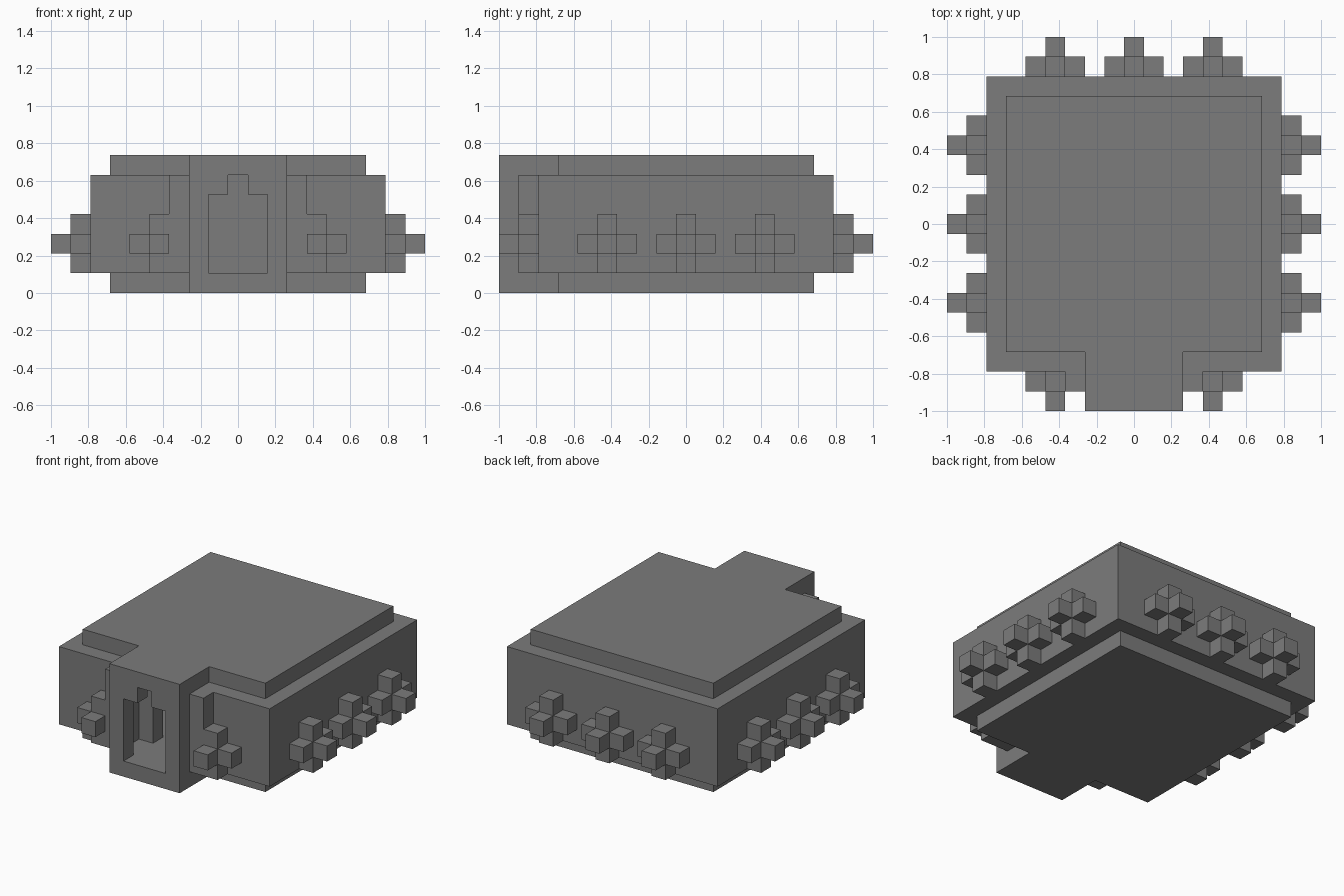
import bpy
import bmesh
import math
from mathutils import Matrix, Vector

if "Cube" in bpy.data.objects:
    bpy.data.objects.remove(bpy.data.objects["Cube"], do_unlink=True)

U = 2 / 19  # size of one building block

stone = bpy.data.materials.new("grey_stone")
stone.use_nodes = True
colour = (0.2, 0.2, 0.2, 1)
stone.diffuse_color = colour
stone.node_tree.nodes["Principled BSDF"].inputs["Base Color"].default_value = colour


def extrude(bm, points, direction):
    """Add a prism: a flat outline swept along a direction."""
    face = bm.faces.new([bm.verts.new(p) for p in points])
    swept = bmesh.ops.extrude_face_region(bm, geom=[face], use_keep_orig=True)
    moved = [v for v in swept["geom"] if isinstance(v, bmesh.types.BMVert)]
    bmesh.ops.translate(bm, verts=moved, vec=Vector(direction))


def finish(bm, name):
    """Turn the block-unit mesh into a mesh datablock."""
    bmesh.ops.recalc_face_normals(bm, faces=bm.faces[:])
    bmesh.ops.scale(bm, vec=(U, U, U), verts=bm.verts[:])
    mesh = bpy.data.meshes.new(name)
    bm.to_mesh(mesh)
    bm.free()
    mesh.materials.append(stone)
    return mesh


def place(mesh, name, matrix=Matrix()):
    obj = bpy.data.objects.new(name, mesh)
    obj.matrix_world = matrix
    bpy.context.collection.objects.link(obj)
    return obj


def symmetric_slab(name, half, z, height):
    """Prism from half a floor plan, mirrored across x = 0."""
    plan = half + [(-x, y) for x, y in reversed(half)]
    bm = bmesh.new()
    extrude(bm, [(x, y, z) for x, y in plan], (0, 0, height))
    place(finish(bm, name), name)


# Floor and roof slabs, each with a tongue over the porch
slab = [(2.5, -9.5), (2.5, -6.5), (6.5, -6.5), (6.5, 6.5)]
symmetric_slab("floor", slab, 0, 1)
symmetric_slab("roof", slab, 6, 1)

# Outer walls, open at the front where the porch joins
walls = [(2.5, -6.5), (2.5, -8.5), (3.5, -8.5), (3.5, -7.5), (7.5, -7.5), (7.5, 7.5)]
inner = [(6.5, 6.5), (6.5, -6.5)]
outline = walls + [(-x, y) for x, y in reversed(walls)]
outline += [(-x, y) for x, y in reversed(inner)] + inner
bm = bmesh.new()
extrude(bm, [(x, y, 1) for x, y in outline], (0, 0, 5))
place(finish(bm, "walls"), "walls")

# Stepped doorways: one in the porch front, one inside
jamb = [(2.5, 1), (2.5, 6), (0.5, 6), (0.5, 5), (1.5, 5), (1.5, 1)]
for name, y in (("porch_doorway", -9.5), ("inner_doorway", -6.5)):
    bm = bmesh.new()
    for side in (1, -1):
        extrude(bm, [(side * x, y, z) for x, z in jamb], (0, 1, 0))
    place(finish(bm, name), name)

# Cross-shaped stud with a raised centre, facing -y
quarter = [(0.5, 1.5), (0.5, 0.5), (1.5, 0.5)]
right = quarter + [(x, -z) for x, z in reversed(quarter)]
cross = right + [(-x, z) for x, z in reversed(right)]
centre = [(0.5, 0.5), (0.5, -0.5), (-0.5, -0.5), (-0.5, 0.5)]
bm = bmesh.new()
extrude(bm, [(x, -7.5, z + 2.5) for x, z in cross], (0, -1, 0))
extrude(bm, [(x, -8.5, z + 2.5) for x, z in centre], (0, -1, 0))
stud = finish(bm, "wall_stud")

# Studs around the four walls
for turn, side in enumerate(("front", "left", "back", "right")):
    for offset in (-4, 0, 4):
        if side == "front" and offset == 0:
            continue  # the porch stands here
        spin = Matrix.Rotation(turn * math.pi / 2, 4, "Z")
        place(stud, side + "_stud", spin @ Matrix.Translation((offset * U, 0, 0)))
